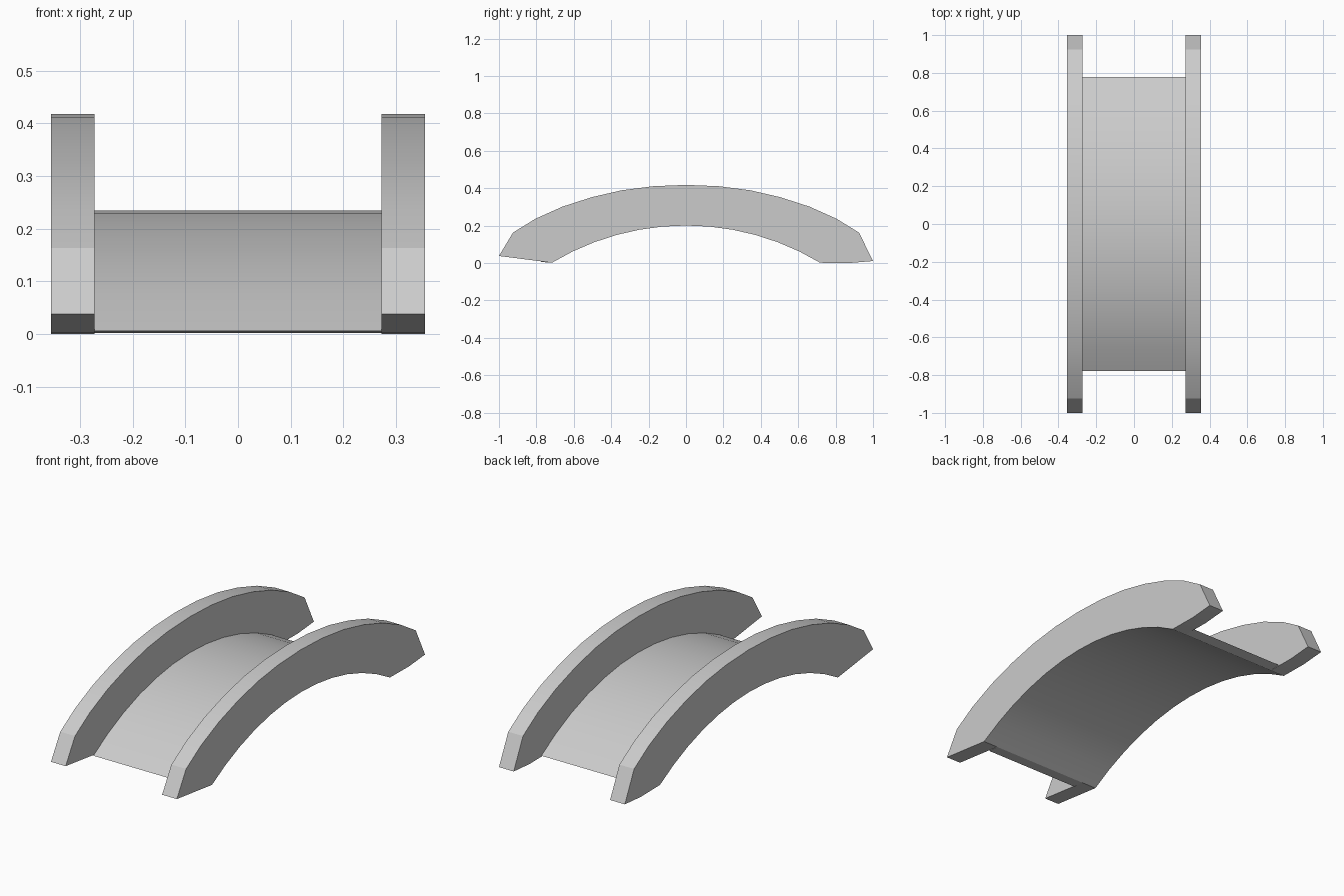
import bpy, bmesh, math

if "Cube" in bpy.data.objects:
    bpy.data.objects.remove(bpy.data.objects["Cube"])

def arc(half, top, end, n=12):
    """Circular arch from -y to +y with the given half span, crown and end heights."""
    drop = top - end
    r = (half * half + drop * drop) / (2 * drop)
    a = math.asin(half / r)
    return [(r * math.sin(a * (2 * i / n - 1)),
             top - r + r * math.cos(a * (2 * i / n - 1))) for i in range(n + 1)]

def extrude(name, profile, x0, x1):
    """Extrude a (y, z) profile along x."""
    bm = bmesh.new()
    face = bm.faces.new([bm.verts.new((x0, y, z)) for y, z in profile])
    new = bmesh.ops.extrude_face_region(bm, geom=[face], use_keep_orig=True)
    verts = [v for v in new["geom"] if isinstance(v, bmesh.types.BMVert)]
    bmesh.ops.translate(bm, vec=(x1 - x0, 0, 0), verts=verts)
    bmesh.ops.recalc_face_normals(bm, faces=bm.faces)
    mesh = bpy.data.meshes.new(name)
    bm.to_mesh(mesh)
    bm.free()
    ob = bpy.data.objects.new(name, mesh)
    bpy.context.collection.objects.link(ob)
    bpy.ops.object.select_all(action='DESELECT')
    ob.select_set(True)
    bpy.context.view_layer.objects.active = ob
    bpy.ops.object.shade_smooth_by_angle(angle=math.radians(20))

inner = arc(0.717, 0.201, 0.002)[::-1]

# Side flanges: upper rim is slightly fuller than a circle, with cut ends
rim = [(0.925, 0.163), (0.805, 0.237), (0.66, 0.302), (0.505, 0.352),
       (0.345, 0.389), (0.175, 0.411)]
outer = [(-y, z) for y, z in rim] + [(0, 0.418)] + rim[::-1]
flange = [(-1.0, 0.038)] + outer + [(1.0, 0.011), (0.87, 0.0)] + inner
for side, x0, x1 in (("left", -0.355, -0.272), ("right", 0.272, 0.355)):
    extrude(side + "_flange", flange, x0, x1)

# Thin curved web between the flanges
extrude("web", arc(0.777, 0.235, 0.006) + inner, -0.272, 0.272)
